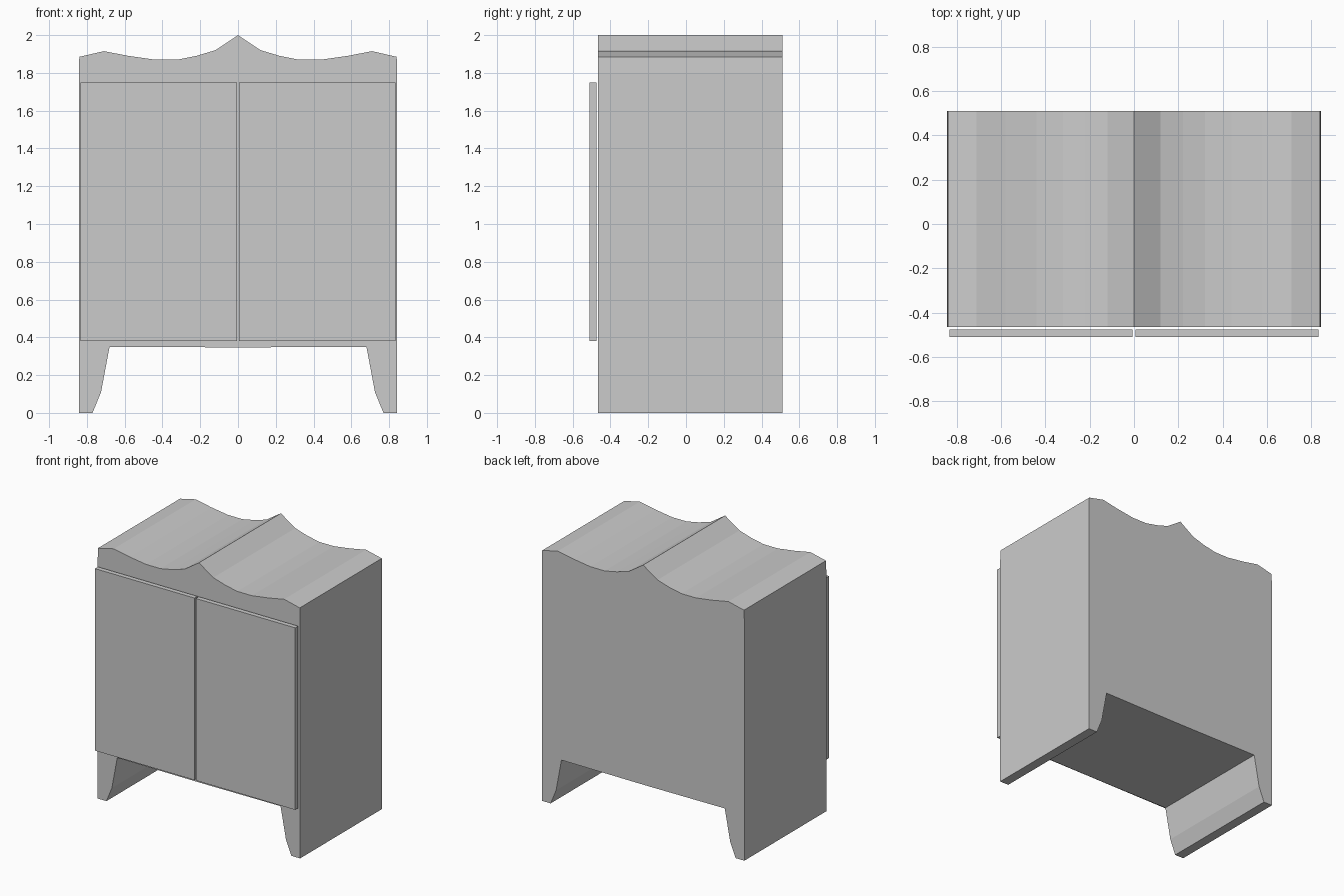
import bpy, bmesh

if "Cube" in bpy.data.objects:
    bpy.data.objects.remove(bpy.data.objects["Cube"])


def extrude_profile(name, points, y0, y1):
    """Extrude a closed x/z outline from y0 to y1."""
    bm = bmesh.new()
    face = bm.faces.new([bm.verts.new((x, y0, z)) for x, z in points])
    grown = bmesh.ops.extrude_face_region(bm, geom=[face])["geom"]
    verts = [g for g in grown if isinstance(g, bmesh.types.BMVert)]
    bmesh.ops.translate(bm, verts=verts, vec=(0, y1 - y0, 0))
    # the extrude keeps the starting face, so both ends are closed
    bmesh.ops.recalc_face_normals(bm, faces=bm.faces)
    mesh = bpy.data.meshes.new(name)
    bm.to_mesh(mesh)
    bm.free()
    obj = bpy.data.objects.new(name, mesh)
    bpy.context.collection.objects.link(obj)
    return obj


# Cabinet body: half outline from the crest peak down to the foot, mirrored
half = [(0.12, 1.92), (0.22, 1.89), (0.32, 1.87), (0.44, 1.87),
        (0.58, 1.89), (0.71, 1.915), (0.84, 1.885), (0.843, 1.8),
        (0.843, 0), (0.77, 0), (0.725, 0.11), (0.68, 0.35), (0.075, 0.347)]
outline = [(0, 2.0)] + half + [(-x, z) for x, z in reversed(half)]
extrude_profile("cabinet_body", outline, -0.465, 0.51)

# Pair of doors standing just proud of the body
for side, s in (("left", -1), ("right", 1)):
    a, b = s * 0.006, s * 0.833
    extrude_profile(side + "_door",
                    [(a, 0.38), (b, 0.38), (b, 1.75), (a, 1.75)], -0.51, -0.475)
